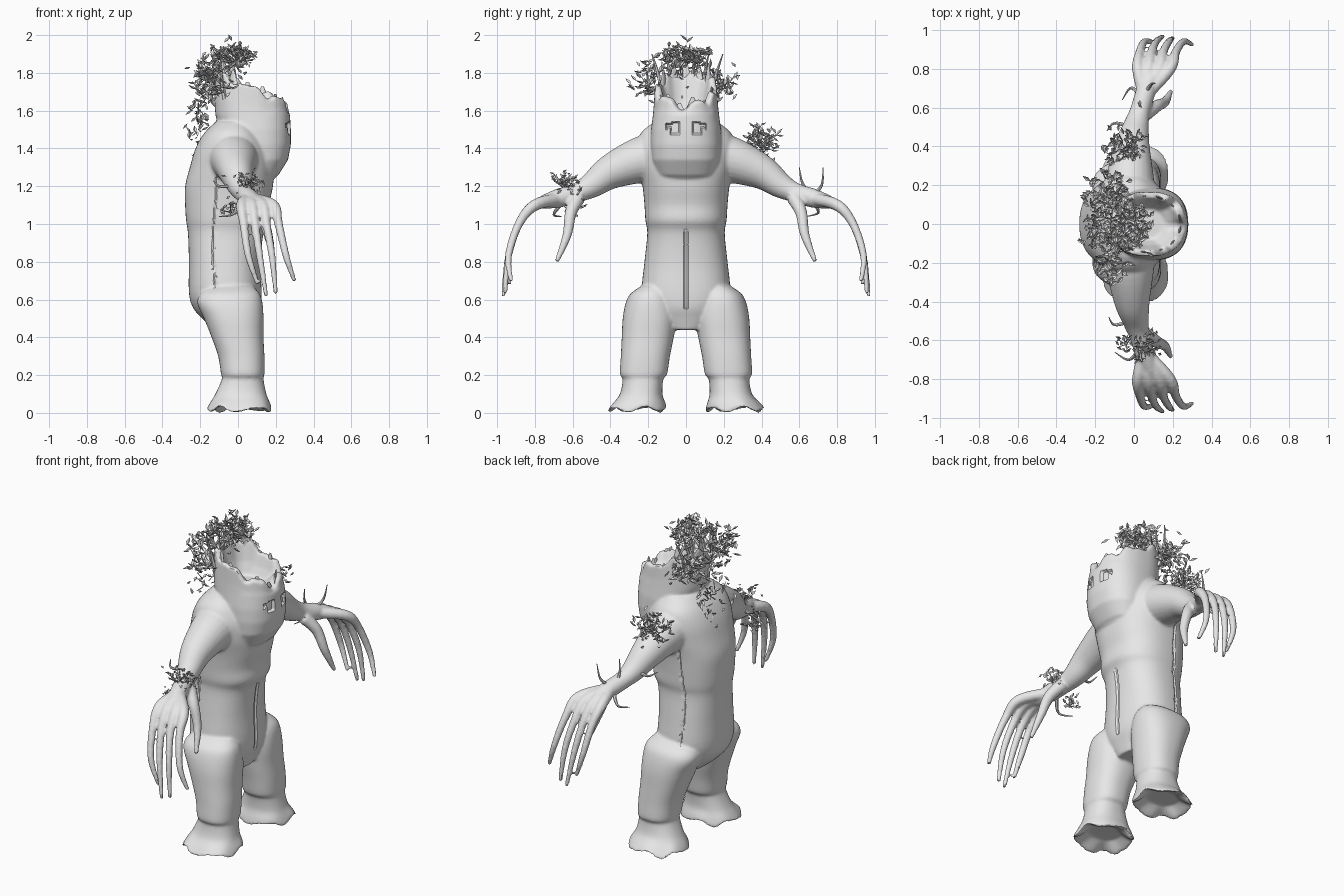
import bpy, bmesh, math, random
from mathutils import Vector, Matrix

rng = random.Random(7)
if "Cube" in bpy.data.objects:
    bpy.data.objects.remove(bpy.data.objects["Cube"])

grey = bpy.data.materials.new("plain grey")
grey.use_nodes = True
colour = (0.8, 0.8, 0.8, 1)
grey.diffuse_color = colour
grey.node_tree.nodes["Principled BSDF"].inputs["Base Color"].default_value = colour


def make_object(name, bm):
    mesh = bpy.data.meshes.new(name)
    bm.to_mesh(mesh)
    bm.free()
    mesh.materials.append(grey)
    ob = bpy.data.objects.new(name, mesh)
    bpy.context.collection.objects.link(ob)
    return ob


def make_smooth(ob, degrees=40):
    bpy.ops.object.select_all(action='DESELECT')
    ob.select_set(True)
    bpy.context.view_layer.objects.active = ob
    bpy.ops.object.shade_smooth_by_angle(angle=math.radians(degrees))


def spline(keys, steps):
    """Catmull-Rom interpolation of tuples."""
    out = []
    for i in range(len(keys) - 1):
        quad = [keys[max(i - 1, 0)], keys[i], keys[i + 1], keys[min(i + 2, len(keys) - 1)]]
        for s in range(steps):
            t = s / steps
            out.append([b + 0.5 * t * (c - a + t * (2*a - 5*b + 4*c - d + t * (3*(b - c) + d - a)))
                        for a, b, c, d in zip(*quad)])
    return out + [keys[-1]]


def skin(bm, loops):
    rings = [[bm.verts.new(p) for p in loop] for loop in loops]
    n = len(rings[0])
    faces = [bm.faces.new((a[i], a[(i + 1) % n], b[(i + 1) % n], b[i]))
             for a, b in zip(rings, rings[1:]) for i in range(n)]
    faces += [bm.faces.new(rings[0][::-1]), bm.faces.new(rings[-1])]
    bmesh.ops.recalc_face_normals(bm, faces=faces)


def loft(bm, keys, jag, steps=4, n=48, power=0.85):
    """Stack horizontal rings given as z, back, front, right, left, jag amount."""
    loops = []
    for z, x0, x1, y0, y1, j in spline(keys, steps):
        loop = []
        for i in range(n):
            a = math.tau * i / n
            c, s = math.cos(a), math.sin(a)
            x = (x0 + x1) / 2 + (x1 - x0) / 2 * math.copysign(abs(c) ** power, c)
            y = (y0 + y1) / 2 + (y1 - y0) / 2 * math.copysign(abs(s) ** power, s)
            loop.append((x, y, z + j * jag(x, a)))
        loops.append(loop)
    skin(bm, loops)


def tube(bm, keys, n=12, steps=5):
    """Round limb along points given as x, y, z, radius."""
    pts = spline(keys, steps)
    loops = []
    for i, p in enumerate(pts):
        way = Vector(pts[min(i + 1, len(pts) - 1)][:3]) - Vector(pts[max(i - 1, 0)][:3])
        q = way.to_track_quat('Z', 'X')
        loops.append([Vector(p[:3]) + q @ Vector((math.cos(math.tau * k / n) * p[3],
                                                  math.sin(math.tau * k / n) * p[3], 0)) for k in range(n)])
    skin(bm, loops)


def rim(x, a):
    """Sloping, broken head rim with a notch over the brow."""
    notch = .05 * math.exp(-(math.sin(a) / .16) ** 2) if math.cos(a) > 0 else 0
    return -.42 * (x - .07) + .018 * math.sin(7 * a) + .01 * math.sin(13 * a + 1) - notch


def scallop(x, a):
    return .012 * math.sin(5 * a) + .005 * math.sin(8 * a)


body = bmesh.new()

# Trunk
trunk = [(.44, -.12, .08, .1), (.5, -.19, .1, .17), (.56, -.24, .12, .21), (.64, -.26, .125, .235),
         (.8, -.26, .12, .22), (.95, -.265, .135, .205), (1.02, -.275, .165, .215), (1.1, -.28, .165, .22),
         (1.2, -.28, .185, .23), (1.3, -.255, .19, .25), (1.4, -.225, .17, .26), (1.48, -.18, .12, .24),
         (1.54, -.12, .08, .17)]
loft(body, [(z, b, f, -w, w, 0) for z, b, f, w in trunk], rim)

# Hollow stump head
head = [(1.22, 0, .17, .1, 0), (1.26, 0, .215, .15, 0), (1.34, -.05, .265, .18, 0), (1.42, -.08, .28, .187, 0),
        (1.5, -.1, .28, .185, 0), (1.58, -.12, .275, .175, 0), (1.63, -.125, .27, .17, .4),
        (1.72, -.12, .265, .165, 1), (1.72, -.085, .23, .135, 1), (1.64, -.06, .2, .11, .4), (1.58, -.03, .15, .08, 0)]
loft(body, [(z, b, f, -w, w, j) for z, b, f, w, j in head], rim, steps=1)

# Legs with flared, scalloped, hollow feet
leg = [(.67, -.15, .08, .1, .24, 0), (.63, -.2, .115, .08, .295, 0), (.58, -.215, .13, .06, .32, 0),
       (.5, -.18, .135, .05, .335, 0), (.4, -.14, .135, .065, .34, 0), (.3, -.105, .14, .085, .345, 0),
       (.205, -.09, .14, .1, .35, 0), (.18, -.085, .135, .12, .335, 0), (.1, -.12, .15, .125, .35, 0),
       (.05, -.15, .17, .11, .39, .5), (.018, -.165, .178, .105, .415, 1),
       (.024, -.14, .15, .13, .39, 1), (.06, -.09, .1, .18, .33, 0)]
# Finger joints: x at the knuckle, bend and low joint, then the tip
fingers = [(.02, .03, .055, .105, .935, .68), (.075, .09, .115, .15, .968, .615),
           (.13, .15, .18, .2, .958, .63), (.185, .215, .255, .3, .925, .695)]
for s in (-1, 1):
    loft(body, [(z, b, f, *sorted((s * i, s * o)), j) for z, b, f, i, o, j in leg], scallop)
    arm = [(-.03, .1, 1.36, .15), (-.02, .25, 1.335, .122), (-.01, .4, 1.275, .092), (.01, .5, 1.205, .068),
           (.03, .58, 1.165, .052), (.06, .68, 1.135, .05), (.09, .76, 1.115, .035)]
    tube(body, [(x, s * y, z, r) for x, y, z, r in arm], n=24)
    for k, bend, low, tip, ty, tz in fingers:
        path = [(.055, .66, 1.135, .034), (k, .8, 1.1, .031), (bend, .885, 1, .023),
                (low, .94, .83, .019), (tip, ty, tz, .0115)]
        tube(body, [(x, s * y, z, r) for x, y, z, r in path])
    thumb = [(.06, .57, 1.14, .04), (.12, .61, 1.06, .032), (.16, .63, .94, .025), (.19, .685, .8, .012)]
    tube(body, [(x, s * y, z, r) for x, y, z, r in thumb])

# Fuse the parts into one soft skin
body_ob = make_object("body", body)
remesh = body_ob.modifiers.new("fuse", 'REMESH')
remesh.mode = 'VOXEL'
remesh.voxel_size = 0.009
soften = body_ob.modifiers.new("soften", 'SMOOTH')
soften.factor = 0.5
soften.iterations = 4
bpy.context.view_layer.objects.active = body_ob
for name in ("fuse", "soften"):
    bpy.ops.object.modifier_apply(modifier=name)

# Press in the ragged eyes, the belly crease and the bark seams along the sides
carved = bmesh.new()
carved.from_mesh(body_ob.data)
carved.normal_update()
for v in carved.verts:
    side, z = abs(v.co.y), v.co.z
    if v.normal.x > .5 and v.co.x > .06:
        slit = abs(side - .07) < .036 and abs(z - 1.525 + .25 * (side - .07)) < .01
        pouch = abs(side - .06) < .02 and abs(z - 1.5) < .02
        if slit or pouch:
            v.co.x -= .016
        elif side < .005 and .55 < z < .97:
            v.co.x -= .009
    elif abs(v.normal.y) > .5 and .15 < side < .3 and .66 < z < 1.25:
        if abs(v.co.x + .12 + .01 * math.sin(z * 9)) < .006:
            v.co.y *= .965
carved.to_mesh(body_ob.data)
carved.free()
make_smooth(body_ob)

# Broken bark shards around the rim, tallest at the back
shards = bmesh.new()
for i in range(13):
    a = math.tau * (i + .5) / 13
    x, y = .07 + .17 * math.cos(a), .145 * math.sin(a)
    high = 1.72 + rim(x, a)
    tall = rng.uniform(.01, .035) + (.06 if x < 0 else 0)
    m = (Matrix.Translation((x, y, high + tall / 2 - .03)) @ Matrix.Rotation(a, 4, 'Z')
         @ Matrix.Diagonal((.28, 1, 1, 1)))
    bmesh.ops.create_cone(shards, cap_ends=True, segments=5, radius1=.05, radius2=.008, depth=tall + .06, matrix=m)
make_object("rim_shards", shards)

# Twigs and leaves
twigs, leaves = bmesh.new(), bmesh.new()


def add_leaf(place, scale):
    """Leaf folded along its middle rib."""
    long, wide = rng.uniform(.035, .055) * scale, rng.uniform(.008, .012) * scale
    way = Vector((rng.uniform(-1, 1), rng.uniform(-1, 1), rng.uniform(-.8, 1)))
    m = Matrix.Translation(place) @ way.to_track_quat('Y', 'Z').to_matrix().to_4x4()
    v = [leaves.verts.new(m @ Vector(p)) for p in
         ((0, 0, 0), (0, long / 2, -.006), (0, long, 0), (wide, long * .45, .005), (-wide, long * .45, .005))]
    for f in ((0, 3, 1), (3, 2, 1), (0, 1, 4), (1, 2, 4)):
        leaves.faces.new([v[i] for i in f])


def add_cluster(centre, size, sprigs, each, scale):
    """Short sprigs spread through an egg-shaped region, each with a few leaves."""
    for _ in range(sprigs):
        d = Vector((rng.gauss(0, 1), rng.gauss(0, 1), rng.gauss(0, 1))).normalized() * rng.uniform(.45, 1)
        out = Vector([a * b for a, b in zip(d, size)])
        end = Vector(centre) + out
        start = end - out.normalized() * .05 - Vector((0, 0, .02))
        tube(twigs, [(*start, .004), (*end, .0015)], n=4, steps=1)
        for _ in range(each):
            add_leaf(end + Vector([rng.gauss(0, .02) for _ in range(3)]), scale)


add_cluster((-.02, 0, 1.89), (.13, .16, .075), 34, 5, 1.15)
for s in (-1, 1):
    add_cluster((-.13, s * .2, 1.75), (.1, .13, .1), 16, 4, 1.15)
add_cluster((-.17, 0, 1.76), (.08, .2, .12), 22, 4, 1.15)
add_cluster((-.21, 0, 1.53), (.04, .22, .15), 14, 3, 1)
add_cluster((-.04, .39, 1.43), (.12, .1, .08), 26, 4, .9)
add_cluster((.04, -.63, 1.21), (.09, .1, .05), 18, 4, .75)
add_cluster((-.04, -.62, 1.08), (.05, .07, .04), 6, 4, .75)

# Boughs leaning out of the hollow
for y in (-.12, -.07, -.02, .03, .08, .13):
    tube(twigs, [(-.07, y, 1.66, .014), (-.09, y * 1.2, 1.78, .01), (rng.uniform(-.16, .06), y * 1.5, 1.9, .003)], n=6)

# Bare side shoots on the forearms
shoots = [((.03, .65, 1.16), (.03, .615, 1.22), (.04, .6, 1.3)), ((.06, .68, 1.16), (.09, .72, 1.21), (.11, .725, 1.3)),
          ((.02, .68, 1.11), (-.02, .7, 1.06), (-.06, .64, 1.04)), ((.02, -.66, 1.11), (-.03, -.7, 1.05), (-.1, -.66, 1.04)),
          ((-.02, .5, 1.2), (-.1, .52, 1.2), (-.14, .48, 1.22)), ((-.02, -.5, 1.2), (-.1, -.52, 1.2), (-.13, -.48, 1.23))]
for a, b, c in shoots:
    tube(twigs, [(*a, .012), (*b, .007), (*c, .002)], n=7)
make_smooth(make_object("twigs", twigs))
make_object("leaves", leaves)
